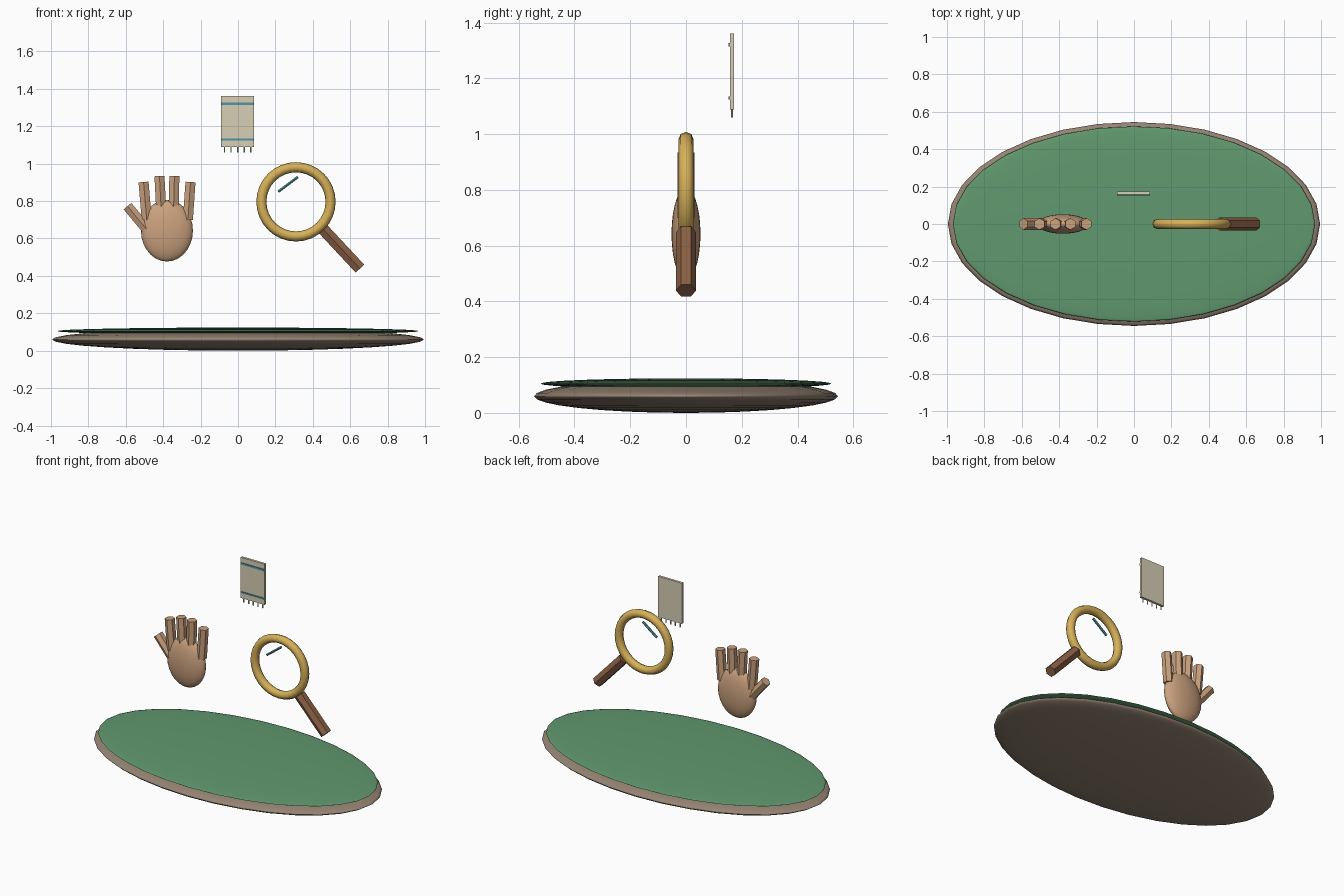
import bpy, math
from mathutils import Vector

if "Cube" in bpy.data.objects:
    bpy.data.objects.remove(bpy.data.objects["Cube"])


def material(name, rgb):
    m = bpy.data.materials.new(name)
    m.diffuse_color = (*rgb, 1)
    m.use_nodes = True
    m.node_tree.nodes["Principled BSDF"].inputs["Base Color"].default_value = m.diffuse_color
    return m


EARTH = material("earth", (0.30, 0.23, 0.17))
FELT = material("felt", (0.12, 0.32, 0.16))
SKIN = material("skin", (0.60, 0.36, 0.21))
GOLD = material("gold", (0.68, 0.44, 0.10))
WOOD = material("wood", (0.26, 0.12, 0.06))
CLOTH = material("cloth", (0.68, 0.62, 0.46))
TEAL = material("teal", (0.08, 0.30, 0.36))


def finish(name, mat, smooth=False):
    ob = bpy.context.object
    ob.name = name
    ob.data.materials.append(mat)
    if smooth:
        bpy.ops.object.shade_smooth()
    return ob


def ellipsoid(name, loc, radii, mat, segs=32, rings=16):
    bpy.ops.mesh.primitive_uv_sphere_add(segments=segs, ring_count=rings, radius=1, location=loc)
    bpy.context.object.scale = radii
    return finish(name, mat, True)


def rod(name, a, b, radius, mat, sides=6):
    # rod between two (x, z) points in a plane of constant y; hexagon corners face +-y
    a, b = Vector(a), Vector(b)
    d = b - a
    bpy.ops.mesh.primitive_cylinder_add(vertices=sides, radius=radius, depth=d.length,
                                        location=(a + b) / 2,
                                        rotation=(0, math.atan2(d.x, d.z), 0))
    return finish(name, mat)


def box(name, loc, size, mat):
    bpy.ops.mesh.primitive_cube_add(size=1, location=loc)
    bpy.context.object.scale = size
    return finish(name, mat)


# oval base with a green top
ellipsoid("base", (0, 0, 0.06), (0.995, 0.545, 0.06), EARTH)
ellipsoid("base_top", (0, 0, 0.105), (0.968, 0.522, 0.019), FELT)

# open hand
ellipsoid("palm", (-0.38, 0, 0.642), (0.139, 0.052, 0.165), SKIN, 24, 14)
fingers = [((-0.488, 0.70), (-0.505, 0.902)), ((-0.410, 0.74), (-0.420, 0.934)),
           ((-0.345, 0.74), (-0.340, 0.934)), ((-0.268, 0.70), (-0.254, 0.902)),
           ((-0.485, 0.645), (-0.591, 0.773))]
for i, ((ax, az), (bx, bz)) in enumerate(fingers):
    rod("thumb" if i == 4 else f"finger_{i + 1}", (ax, 0, az), (bx, 0, bz), 0.031, SKIN)

# magnifying glass: open rim, handle, glint
bpy.ops.mesh.primitive_torus_add(major_segments=32, minor_segments=8, major_radius=0.185,
                                 minor_radius=0.027, location=(0.31, 0, 0.796),
                                 rotation=(math.pi / 2, 0, 0))
finish("magnifier_rim", GOLD, True)
rod("magnifier_handle", (0.457, 0, 0.648), (0.652, 0, 0.439), 0.036, WOOD)
rod("magnifier_glint", (0.215, 0, 0.850), (0.320, 0, 0.929), 0.008, TEAL)

# hanging cloth with two stripes and a fringe
box("cloth", (-0.002, 0.165, 1.225), (0.176, 0.016, 0.272), CLOTH)
for name, z, h in (("upper", 1.321, 0.012), ("lower", 1.129, 0.010)):
    box(f"{name}_stripe", (-0.002, 0.156, z), (0.176, 0.006, h), TEAL)
for i in range(5):
    x = -0.002 + (i - 2) * 0.035
    rod(f"fringe_{i + 1}", (x, 0.165, 1.095), (x, 0.165, 1.06), 0.004, CLOTH)
